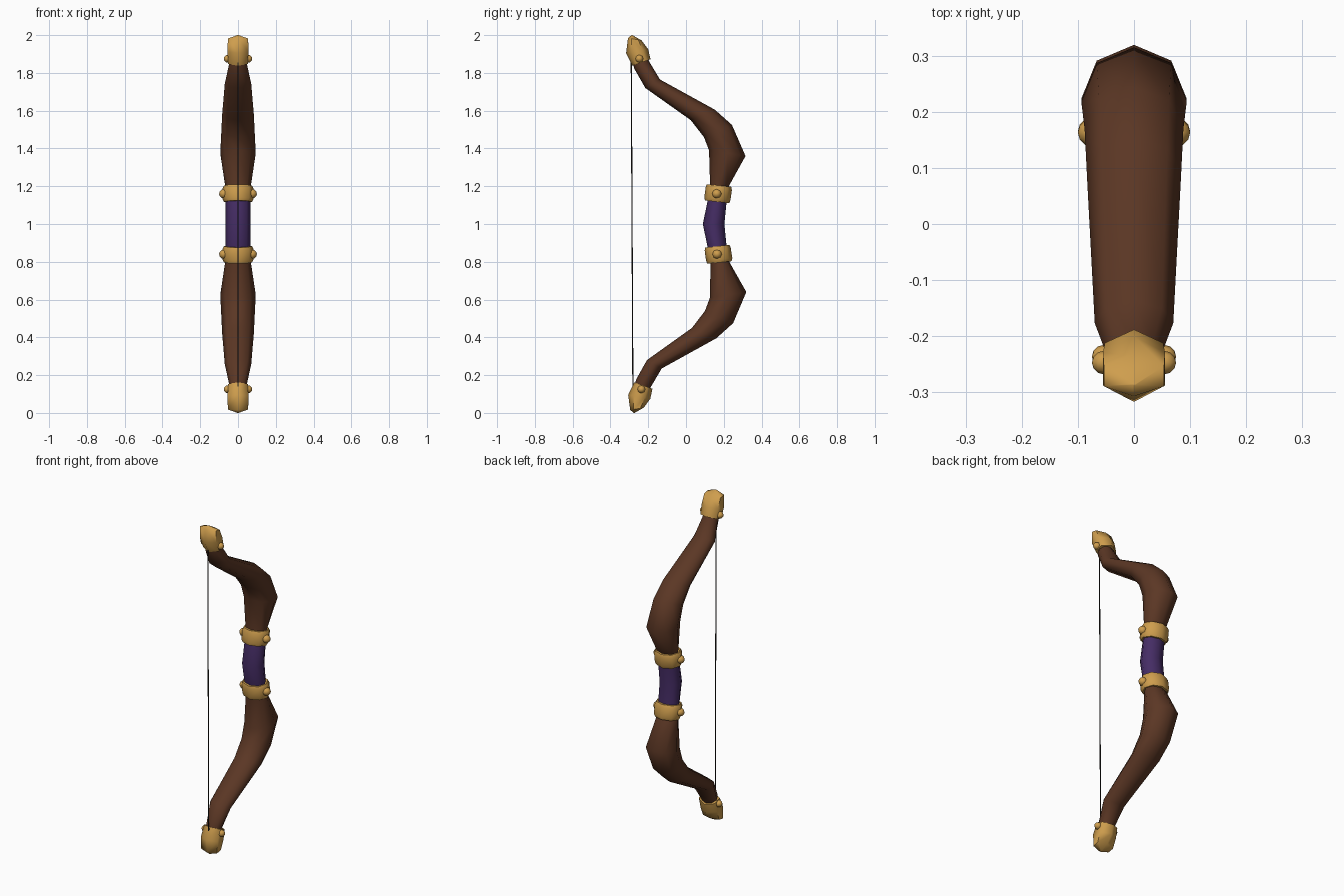
import bpy, bmesh, math
from mathutils import Vector

if "Cube" in bpy.data.objects:
    bpy.data.objects.remove(bpy.data.objects["Cube"])


def material(name, rgb):
    m = bpy.data.materials.new(name)
    m.diffuse_color = (*rgb, 1)
    m.use_nodes = True
    m.node_tree.nodes["Principled BSDF"].inputs["Base Color"].default_value = m.diffuse_color
    return m


WOOD = material("brown wood", (0.105, 0.038, 0.018))
GOLD = material("gold", (0.62, 0.34, 0.075))
WRAP = material("purple wrap", (0.06, 0.026, 0.13))
CORD = material("dark cord", (0.02, 0.018, 0.016))


def finish(bm, name, mat, angle=60):
    bmesh.ops.recalc_face_normals(bm, faces=bm.faces)
    me = bpy.data.meshes.new(name)
    bm.to_mesh(me)
    bm.free()
    me.shade_smooth()
    me.set_sharp_from_angle(angle=math.radians(angle))
    me.materials.append(mat)
    ob = bpy.data.objects.new(name, me)
    bpy.context.collection.objects.link(ob)
    return ob


def place(y, z, lower):
    """Flip a side-profile point to the lower half, with the bow's slight lean."""
    return (y + 0.012 * (z - 1), 2 - z) if lower else (y, z)


def loft(name, rings, mat, sides=8, lower=False, angle=60):
    """Skin rings given as (front y, front z, back y, back z, half width)."""
    bm = bmesh.new()
    loops = []
    for fy, fz, by, bz, w in rings:
        f = Vector((0, *place(fy, fz, lower)))
        b = Vector((0, *place(by, bz, lower)))
        mid, half = (f + b) / 2, (b - f) / 2
        loop = []
        for i in range(sides):
            t = 2 * math.pi * i / sides
            loop.append(bm.verts.new(mid + half * math.cos(t) + Vector((w * math.sin(t), 0, 0))))
        loops.append(loop)
    for a, b in zip(loops, loops[1:]):
        for i in range(sides):
            j = (i + 1) % sides
            bm.faces.new((a[i], a[j], b[j], b[i]))
    bm.faces.new(loops[0])
    bm.faces.new(loops[-1])
    return finish(bm, name, mat, angle)


def stud(name, x, y, z, r, lower):
    bm = bmesh.new()
    bmesh.ops.create_uvsphere(bm, u_segments=8, v_segments=6, radius=r)
    ob = finish(bm, name, GOLD)
    ob.rotation_euler = (0, math.pi / 2, 0)
    ob.location = (x, *place(y, z, lower))


# Side profiles of the upper half
LIMB = [(0.125, 1.17, 0.205, 1.15, 0.062),
        (0.127, 1.22, 0.232, 1.21, 0.070),
        (0.122, 1.39, 0.315, 1.36, 0.094),
        (0.095, 1.46, 0.243, 1.525, 0.088),
        (0.025, 1.55, 0.153, 1.605, 0.084),
        (-0.215, 1.72, -0.138, 1.765, 0.070),
        (-0.275, 1.825, -0.195, 1.86, 0.048),
        (-0.285, 1.88, -0.215, 1.90, 0.040)]
BAND = [(0.100, 1.125, 0.228, 1.11, 0.074),
        (0.097, 1.14, 0.235, 1.125, 0.083),
        (0.104, 1.195, 0.243, 1.18, 0.083),
        (0.110, 1.21, 0.239, 1.197, 0.074)]
CAP = [(-0.284, 1.838, -0.188, 1.872, 0.060),
       (-0.317, 1.905, -0.200, 1.925, 0.064),
       (-0.307, 1.985, -0.235, 1.972, 0.062),
       (-0.288, 2.0, -0.284, 2.0, 0.003)]

for lower in (False, True):
    half = "lower" if lower else "upper"
    loft(half + "_limb", LIMB, WOOD, 8, lower)
    loft(half + "_band", BAND, GOLD, 8, lower)
    loft(half + "_tip_cap", CAP, GOLD, 6, lower, 65)
    # Round studs on both sides of each band and tip cap
    for s, side in ((1, "right"), (-1, "left")):
        stud(f"{half}_{side}_band_stud", s * 0.075, 0.163, 1.16, 0.025, lower)
        stud(f"{half}_{side}_tip_stud", s * 0.054, -0.247, 1.875, 0.021, lower)

# Wrapped handle, bowed slightly toward the string
loft("grip", [(0.118, 0.84, 0.214, 0.85, 0.065),
              (0.112, 0.89, 0.214, 0.89, 0.066),
              (0.089, 1.0, 0.203, 1.0, 0.066),
              (0.112, 1.11, 0.214, 1.11, 0.066),
              (0.118, 1.16, 0.214, 1.15, 0.065)], WRAP)

# Bowstring
loft("bowstring", [(-0.284, 0.09, -0.278, 0.09, 0.003),
                   (-0.293, 1.90, -0.287, 1.90, 0.003)], CORD, 6)
